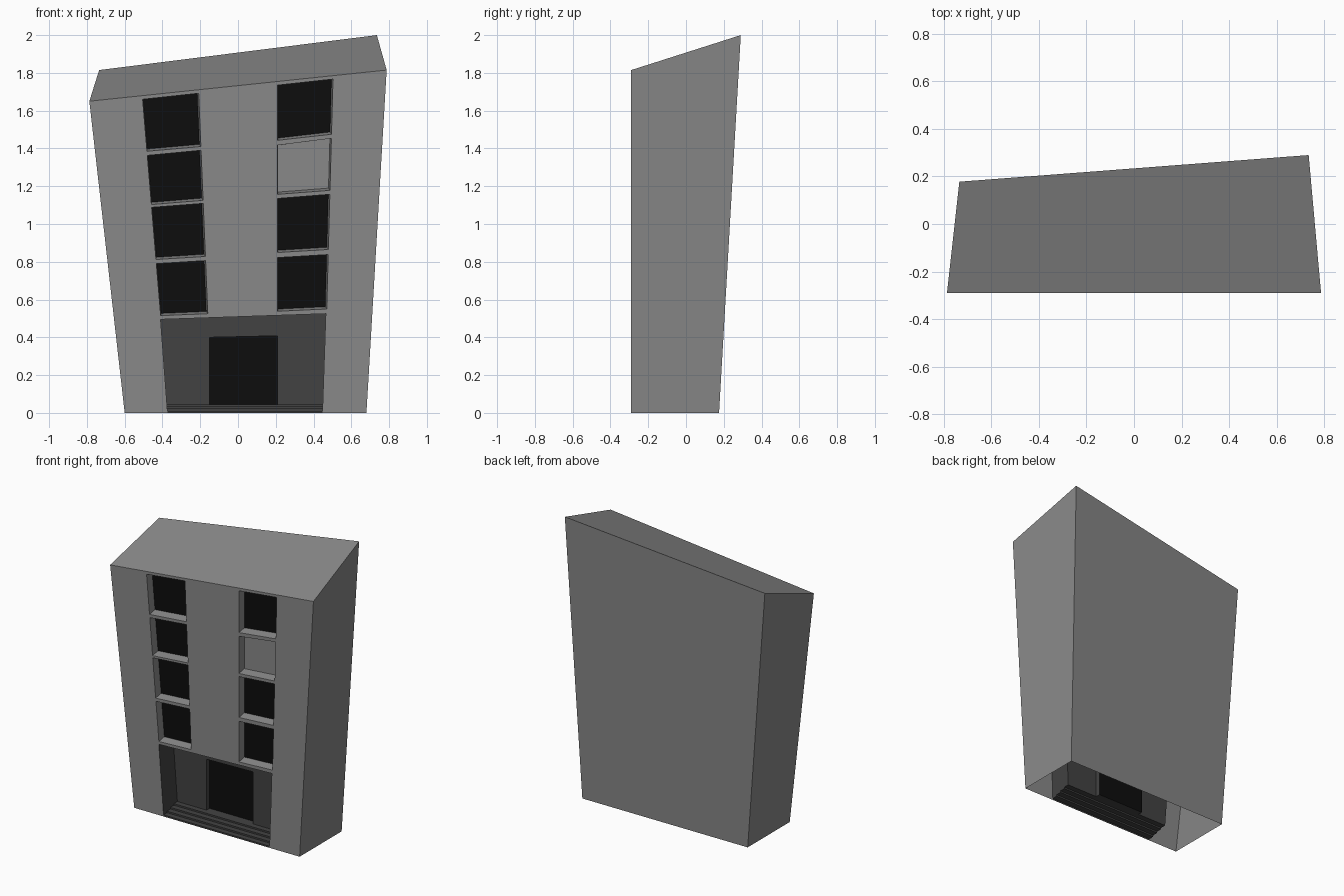
import bpy, bmesh
from mathutils import Vector
from mathutils.geometry import tessellate_polygon

if "Cube" in bpy.data.objects:
    bpy.data.objects.remove(bpy.data.objects["Cube"])

FRONT, PANE_Y = -0.29, -0.232
ENTRY_Y, DOOR_Y = -0.133, -0.10


def material(name, v):
    m = bpy.data.materials.new(name)
    m.diffuse_color = (v, v, v, 1)
    m.use_nodes = True
    m.node_tree.nodes["Principled BSDF"].inputs["Base Color"].default_value = m.diffuse_color
    return m


WALL = material("wall_grey", 0.25)
DARK = material("entry_dark_grey", 0.055)
BLACK = material("glass_black", 0.004)


def build(name, polys, mat, centre, outward=False):
    """Flat-faced mesh; each face points towards (or away from) a centre."""
    bm = bmesh.new()
    for p in polys:
        bm.faces.new([bm.verts.new(v) for v in p])
    c = Vector(centre)
    for f in bm.faces:
        f.normal_update()
        d = (c - f.calc_center_median()).dot(f.normal)
        if (d > 0) == outward:
            f.normal_flip()
    bmesh.ops.remove_doubles(bm, verts=bm.verts, dist=1e-5)
    me = bpy.data.meshes.new(name)
    bm.to_mesh(me)
    bm.free()
    me.materials.append(mat)
    ob = bpy.data.objects.new(name, me)
    bpy.context.collection.objects.link(ob)
    return ob


def at_y(points, y):
    return [Vector((x, y, z)) for x, z in points]


def plate(loops, y):
    """Triangles filling an outline with holes at depth y."""
    loops = [at_y(l, y) for l in loops]
    flat = [v for l in loops for v in l]
    flat_loops = [[Vector((v.x, v.z, 0)) for v in l] for l in loops]
    return [[flat[i] for i in t] for t in tessellate_polygon(flat_loops)]


def bridge(a, b, closed=True):
    n = len(a)
    return [[a[i], a[(i + 1) % n], b[(i + 1) % n], b[i]]
            for i in range(n if closed else n - 1)]


def line(x0, z0, x1, z1):
    return lambda z: x0 + (x1 - x0) * (z - z0) / (z1 - z0)


# Window openings: slanted column edges, rows as top-left, top-right, bottom-left, bottom-right heights
columns = {
    "left": (line(-.41, .52, -.505, 1.66), line(-.16, .53, -.208, 1.692),
             [(1.66, 1.692, 1.385, 1.41), (1.363, 1.39, 1.103, 1.125),
              (1.088, 1.109, .812, .828), (.79, .806, .515, .525)]),
    "right": (lambda z: .21, line(.47, .55, .503, 1.767),
              [(1.735, 1.767, 1.443, 1.475), (1.417, 1.453, 1.157, 1.178),
               (1.135, 1.157, .849, .865), (.822, .838, .538, .55)]),
}
holes = []
for side, (lx, rx, rows) in columns.items():
    for i, (tl, tr, bl, br) in enumerate(rows):
        hole = [(lx(bl), bl), (rx(br), br), (rx(tr), tr), (lx(tl), tl)]
        # pane sits deeper, with a sloping sill
        pane = [(hole[0][0] + .002, bl + .012), (hole[1][0] - .008, br + .012),
                (hole[2][0] - .008, tr), (hole[3][0] + .002, tl)]
        holes.append(hole)
        mid = ((lx(bl) + rx(br)) / 2, FRONT - .02, (tl + br) / 2)
        inner = at_y(pane, PANE_Y)
        build(f"window_reveal_{side}_{i}", bridge(at_y(hole, FRONT), inner), WALL, mid)
        blind = side == "right" and i == 1
        build(f"window_pane_{side}_{i}", [inner], WALL if blind else BLACK, mid)

# Building walls and roof, open underneath
el, er = line(-.373, 0, -.41, .495), line(.447, 0, .465, .525)
entry = [(el(0), 0), (el(.495), .495), (er(.525), .525), (er(0), 0)]
fbl, fbr, ftr, ftl = at_y([(-.60, 0), (.68, 0), (.787, 1.815), (-.787, 1.65)], FRONT)
bbl, bbr = at_y([(-.60, 0), (.68, 0)], .175)
btl, btr = Vector((-.735, .178, 1.815)), Vector((.735, .29, 2.0))
outline = [(fbl.x, 0)] + entry + [(fbr.x, 0), (ftr.x, ftr.z), (ftl.x, ftl.z)]
shell = plate([outline] + holes, FRONT)
shell += [[fbr, bbr, btr, ftr], [bbr, bbl, btl, btr], [bbl, fbl, ftl, btl], [ftl, ftr, btr, btl]]
build("building_shell", shell, WALL, (0, 0, 1), outward=True)

# Step profile as (y, z), rising to the back of the entry
N, RISE = 4, .011
TREAD = (ENTRY_Y - FRONT) / N
profile = [(FRONT, 0)]
for i in range(N):
    profile += [(FRONT + i * TREAD, (i + 1) * RISE), (FRONT + (i + 1) * TREAD, (i + 1) * RISE)]
FLOOR = N * RISE
left = [Vector((el(z), y, z)) for y, z in profile]
right = [Vector((er(z), y, z)) for y, z in profile]
mid = (.03, FRONT - .05, .3)
build("entry_steps", bridge(left, right, closed=False), DARK, (.03, -.6, 1))

# Entry side walls and ceiling
tl_f, tr_f = at_y(entry[1:3], FRONT)
tl_b, tr_b = at_y(entry[1:3], ENTRY_Y)
build("entry_sides", [left + [tl_b, tl_f], right + [tr_b, tr_f], [tl_f, tr_f, tr_b, tl_b]], DARK, mid)

# Entry back wall with the door opening
door = [(-.15, FLOOR), (-.15, .40), (.21, .408), (.21, FLOOR)]
back = [(el(FLOOR), FLOOR)] + door + [(er(FLOOR), FLOOR), entry[2], entry[1]]
build("entry_back_wall", plate([back], ENTRY_Y), DARK, mid)
build("door_frame", bridge(at_y(door, ENTRY_Y), at_y(door, DOOR_Y)), DARK, (.03, -.14, .22))
build("door", [at_y(door, DOOR_Y)], BLACK, mid)
